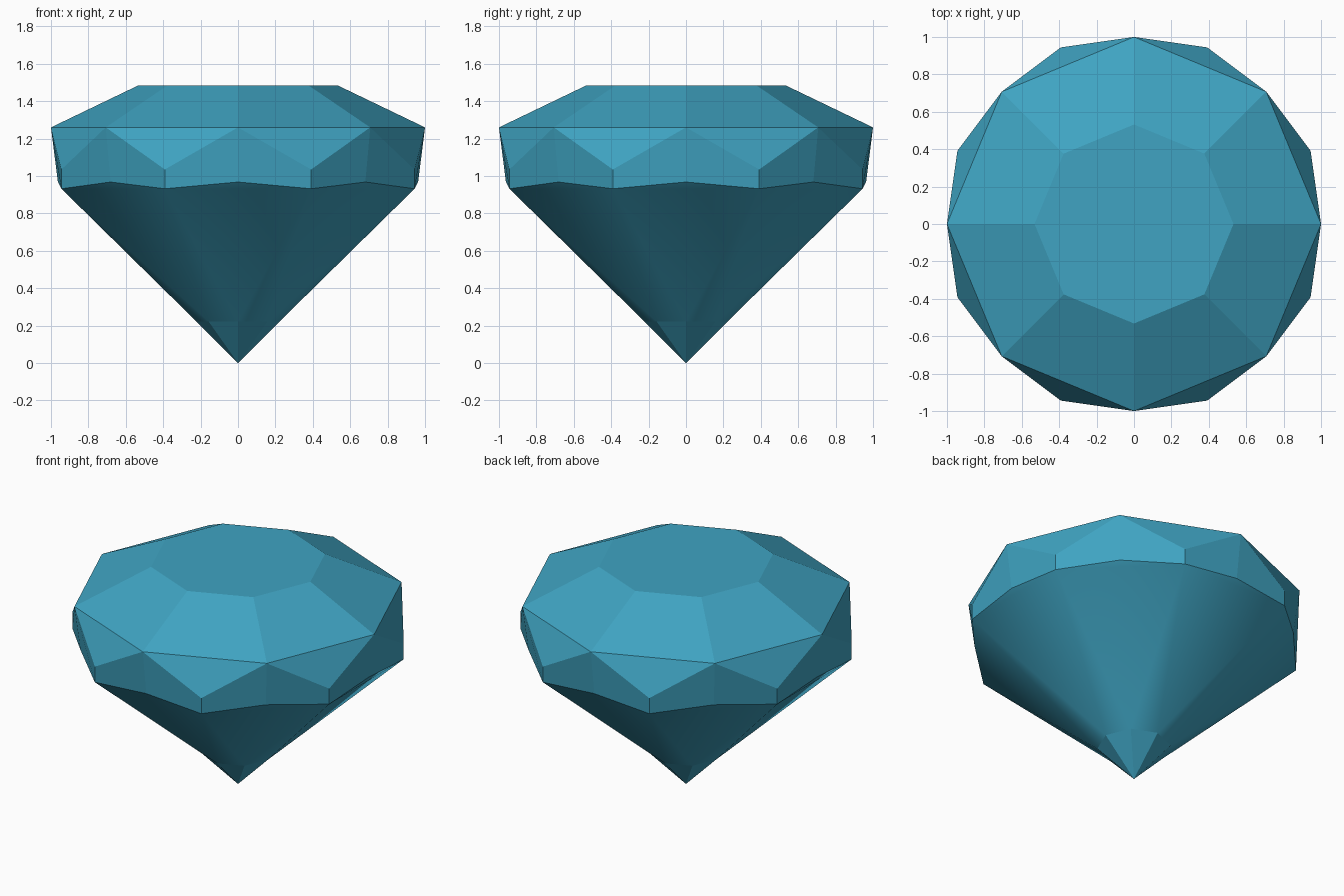
import bpy, bmesh, math

if "Cube" in bpy.data.objects:
    bpy.data.objects.remove(bpy.data.objects["Cube"])

mat = bpy.data.materials.new("gem blue")
mat.diffuse_color = (0.05, 0.37, 0.54, 1.0)
mat.use_nodes = True
mat.node_tree.nodes["Principled BSDF"].inputs["Base Color"].default_value = mat.diffuse_color

bm = bmesh.new()


def ring(radius, z, offset=0.0):
    """Eight points around the z axis."""
    return [bm.verts.new((radius * math.cos((i + offset) * math.pi / 4),
                          radius * math.sin((i + offset) * math.pi / 4), z))
            for i in range(8)]


table = ring(0.532, 1.485)
crown = ring(1.0, 1.26)
girdle_top = ring(1.022, 1.035, 0.5)
girdle_low = ring(1.022, 0.932, 0.5)
girdle_mid = ring(0.963, 0.968)
culet = ring(0.222, 0.222)
tip = bm.verts.new((0, 0, 0))

bm.faces.new(table)
pavilion = []
for i in range(8):
    j, h = (i + 1) % 8, i - 1
    # crown facets and girdle triangles
    bm.faces.new((table[i], crown[i], crown[j], table[j]))
    bm.faces.new((crown[i], girdle_top[i], crown[j]))
    # girdle facets, folded on the centre line
    bm.faces.new((crown[i], girdle_mid[i], girdle_low[i], girdle_top[i]))
    bm.faces.new((crown[i], girdle_top[h], girdle_low[h], girdle_mid[i]))
    # pavilion: wide flat facets, rounded strips between, small point
    pavilion.append(bm.faces.new((girdle_low[h], culet[i], girdle_low[i], girdle_mid[i])))
    pavilion.append(bm.faces.new((girdle_low[i], culet[i], culet[j])))
    bm.faces.new((culet[i], tip, culet[j]))

bmesh.ops.recalc_face_normals(bm, faces=bm.faces[:])
for f in pavilion:
    f.smooth = True
for e in bm.edges:
    e.smooth = all(f.smooth for f in e.link_faces)

mesh = bpy.data.meshes.new("gemstone")
bm.to_mesh(mesh)
bm.free()
mesh.materials.append(mat)
gem = bpy.data.objects.new("gemstone", mesh)
bpy.context.collection.objects.link(gem)

# keep the wide facets flat and blend only the strips
weighted = gem.modifiers.new("facet normals", 'WEIGHTED_NORMAL')
weighted.keep_sharp = True
weighted.weight = 100
